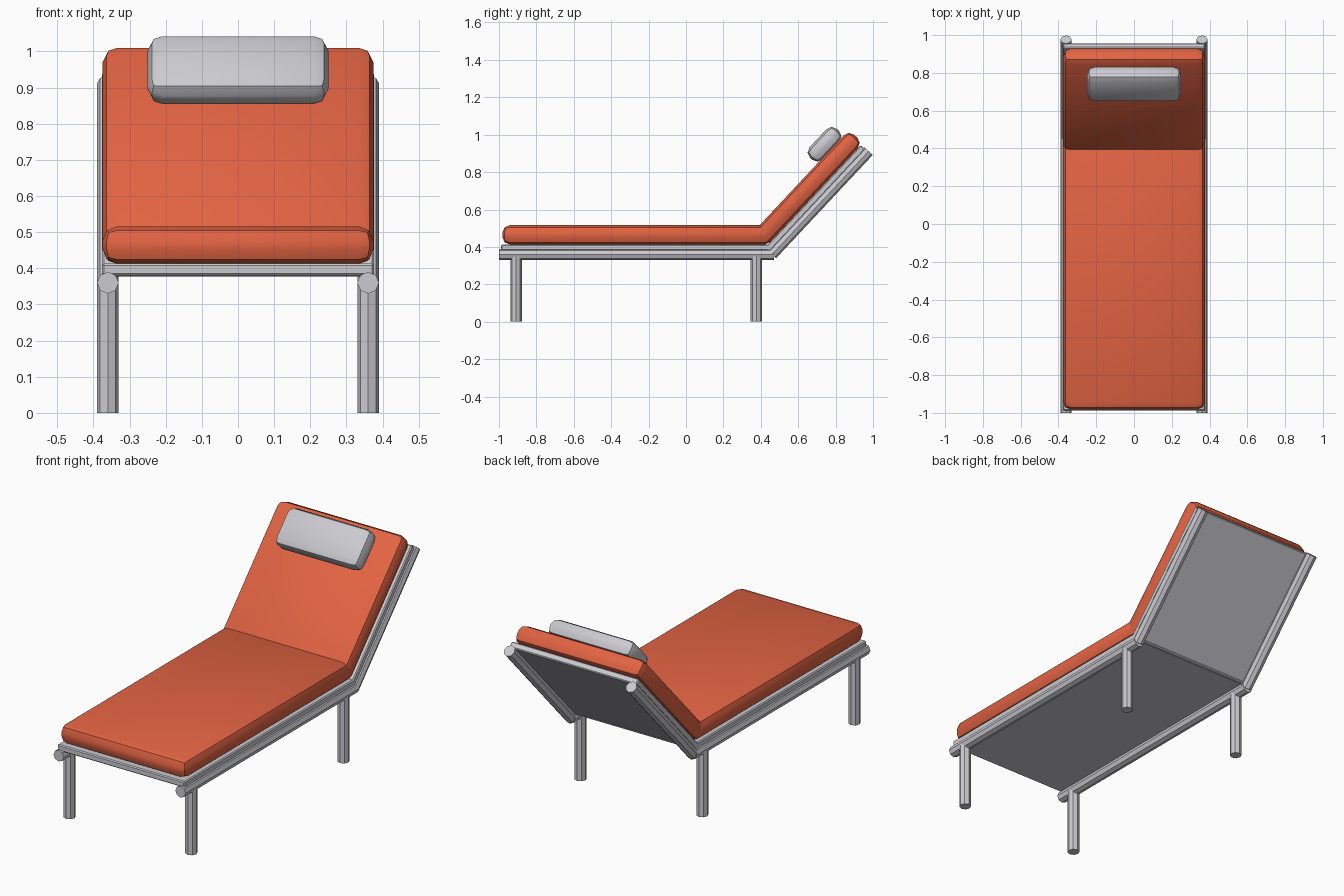
import bpy, bmesh, math
from mathutils import Matrix, Vector

if "Cube" in bpy.data.objects:
    bpy.data.objects.remove(bpy.data.objects["Cube"])

# ---- materials ----
def material(name, rgb):
    m = bpy.data.materials.new(name)
    m.diffuse_color = (*rgb, 1.0)
    m.use_nodes = True
    m.node_tree.nodes["Principled BSDF"].inputs["Base Color"].default_value = m.diffuse_color
    return m

ORANGE = material("orange fabric", (0.76, 0.125, 0.055))
GREY = material("light grey", (0.59, 0.59, 0.63))

# ---- frames: the seat is in world space, the backrest hinges at its rear ----
HINGE_Y, HINGE_Z = 0.46, 0.36
BACK_ANGLE = math.radians(46.9)
WORLD = Matrix.Identity(4)
BACK = Matrix.Translation((0, HINGE_Y, HINGE_Z)) @ Matrix.Rotation(BACK_ANGLE, 4, 'X')

def finish(name, bm, mat, frame):
    bmesh.ops.recalc_face_normals(bm, faces=bm.faces)
    me = bpy.data.meshes.new(name)
    bm.to_mesh(me)
    bm.free()
    me.materials.append(mat)
    ob = bpy.data.objects.new(name, me)
    bpy.context.collection.objects.link(ob)
    ob.matrix_world = frame
    bpy.ops.object.select_all(action='DESELECT')
    ob.select_set(True)
    bpy.context.view_layer.objects.active = ob
    bpy.ops.object.shade_smooth_by_angle(angle=math.radians(30))
    return ob

def box(name, half_x, y, z, bevel, segments, mat, frame=WORLD):
    """Rounded box, symmetric in x, spanning the y and z ranges of its frame."""
    bm = bmesh.new()
    size = Matrix.Diagonal((2 * half_x, y[1] - y[0], z[1] - z[0], 1))
    centre = Matrix.Translation((0, sum(y) / 2, sum(z) / 2))
    bmesh.ops.create_cube(bm, size=1, matrix=centre @ size)
    bmesh.ops.bevel(bm, geom=bm.edges[:], offset=bevel, segments=segments,
                    profile=0.5, affect='EDGES')
    return finish(name, bm, mat, frame)

def tube(name, start, end, frame=WORLD, radius=0.03):
    """Eight-sided tube between two points."""
    a, b = Vector(start), Vector(end)
    turn = Matrix.Identity(4)
    if abs((b - a).y) > abs((b - a).z):
        turn = Matrix.Rotation(math.radians(-90), 4, 'X')
    bm = bmesh.new()
    bmesh.ops.create_cone(bm, cap_ends=True, segments=8, radius1=radius, radius2=radius,
                          depth=(b - a).length,
                          matrix=Matrix.Translation((a + b) / 2) @ turn)
    return finish(name, bm, GREY, frame)

# ---- tubular frame, one set per side ----
for side, x in (("left", -0.36), ("right", 0.36)):
    tube(f"{side}_seat_rail", (x, -1.0, HINGE_Z), (x, 0.47, HINGE_Z))
    tube(f"{side}_back_rail", (x, 0, 0), (x, 0.756, 0), BACK)
    tube(f"{side}_front_leg", (x, -0.908, 0), (x, -0.908, HINGE_Z))
    tube(f"{side}_rear_leg", (x, 0.376, 0), (x, 0.376, HINGE_Z))

# ---- support panels ----
box("seat_panel", 0.376, (-0.988, 0.46), (0.38, 0.413), 0.005, 1, GREY)
box("back_panel", 0.376, (0.0, 0.75), (0.02, 0.053), 0.005, 1, GREY, BACK)

# ---- cushions and pillow ----
box("seat_cushion", 0.375, (-0.982, 0.46), (0.413, 0.516), 0.04, 2, ORANGE)
box("back_cushion", 0.375, (0.0, 0.767), (0.053, 0.155), 0.04, 2, ORANGE, BACK)
box("head_pillow", 0.25, (0.516, 0.727), (0.15, 0.245), 0.04, 2, GREY, BACK)
